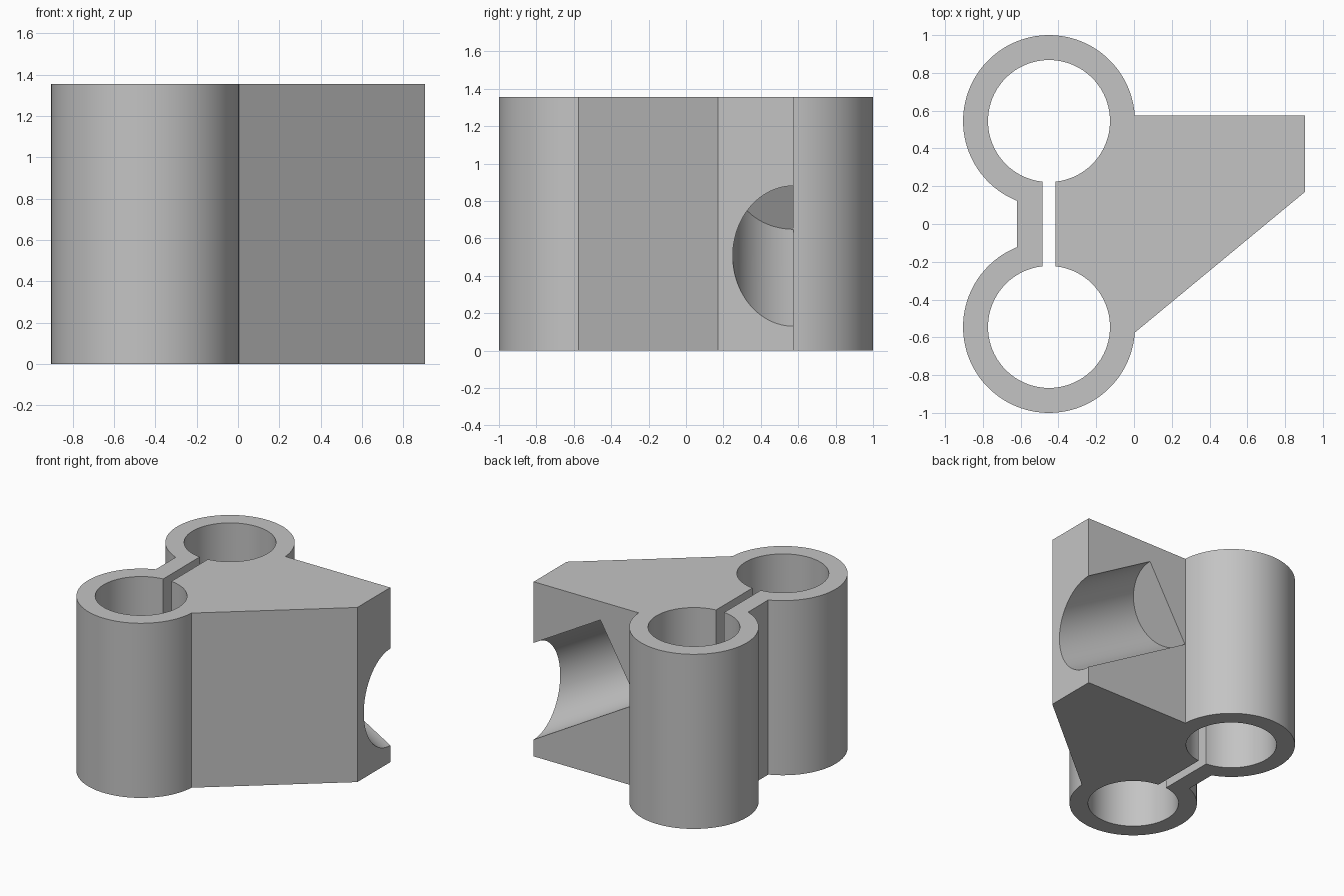
import bpy, bmesh
from math import radians, degrees, asin, acos, cos, sin
from mathutils import Vector

cube = bpy.data.objects.get("Cube")
if cube:
    bpy.data.objects.remove(cube, do_unlink=True)

HEIGHT = 1.355
RING_X, RING_Y = -0.45, 0.545
OUTER_R, BORE_R = 0.455, 0.323
RIGHT_X, BACK_Y = 0.905, 0.575

grey = bpy.data.materials.new("plain grey")
grey.use_nodes = True
colour = (0.55, 0.55, 0.55, 1)
grey.diffuse_color = colour
grey.node_tree.nodes["Principled BSDF"].inputs["Base Color"].default_value = colour


def arc(cy, r, start, end, steps=72):
    """Points on a ring centred at (RING_X, cy), angles in degrees."""
    angles = [radians(start + (end - start) * i / steps) for i in range(steps + 1)]
    return [(RING_X + r * cos(a), cy + r * sin(a)) for a in angles]


def prism(name, outline, z0, z1):
    """Extrude a closed outline from z0 to z1."""
    bm = bmesh.new()
    face = bm.faces.new([bm.verts.new((x, y, z0)) for x, y in outline])
    top = bmesh.ops.extrude_face_region(bm, geom=[face])["geom"]
    verts = [v for v in top if isinstance(v, bmesh.types.BMVert)]
    bmesh.ops.translate(bm, verts=verts, vec=(0, 0, z1 - z0))
    bmesh.ops.recalc_face_normals(bm, faces=bm.faces)
    mesh = bpy.data.meshes.new(name)
    bm.to_mesh(mesh)
    bm.free()
    obj = bpy.data.objects.new(name, mesh)
    bpy.context.collection.objects.link(obj)
    mesh.materials.append(grey)
    return obj


def cut(target, cutter):
    """Subtract the cutter and remove it."""
    bpy.context.view_layer.objects.active = target
    mod = target.modifiers.new("cut", "BOOLEAN")
    mod.operation, mod.solver, mod.object = "DIFFERENCE", "EXACT", cutter
    bpy.ops.object.modifier_apply(modifier=mod.name)
    bpy.data.objects.remove(cutter, do_unlink=True)


# Body: two rings joined by a web on the left and a tapered block on the right
a_block = degrees(asin((BACK_Y - RING_Y) / OUTER_R))
a_web = degrees(acos(-0.17 / OUTER_R))
outline = arc(RING_Y, OUTER_R, a_block, 360 - a_web)
outline += arc(-RING_Y, OUTER_R, a_web, 360 - a_block)
outline += [(RIGHT_X, 0.17), (RIGHT_X, BACK_Y)]
body = prism("clamp_body", outline, 0, HEIGHT)

# Two bores joined by a narrow slot
a_slot = degrees(asin(0.035 / BORE_R))
hole = arc(RING_Y, BORE_R, a_slot - 90, 270 - a_slot)
hole += arc(-RING_Y, BORE_R, 90 + a_slot, 450 - a_slot)
cut(body, prism("bore_cutter", hole, -0.1, HEIGHT + 0.1))

# Slanted half-round groove in the back, with a flat inner end
tilt = radians(30)
direction = Vector((cos(tilt), 0, -sin(tilt)))
inner_end = Vector((0.17, BACK_Y, 0.93))
length = 1.3
bpy.ops.mesh.primitive_cylinder_add(
    vertices=96, radius=0.325, depth=length,
    location=inner_end + direction * length / 2,
    rotation=direction.to_track_quat("Z", "Y").to_euler())
groove = bpy.context.object
groove.name = "groove_cutter"
groove.data.materials.append(grey)
cut(body, groove)

# Smooth the round walls, keep the edges sharp
bpy.ops.object.select_all(action="DESELECT")
body.select_set(True)
bpy.context.view_layer.objects.active = body
bpy.ops.object.shade_smooth_by_angle(angle=radians(20))
